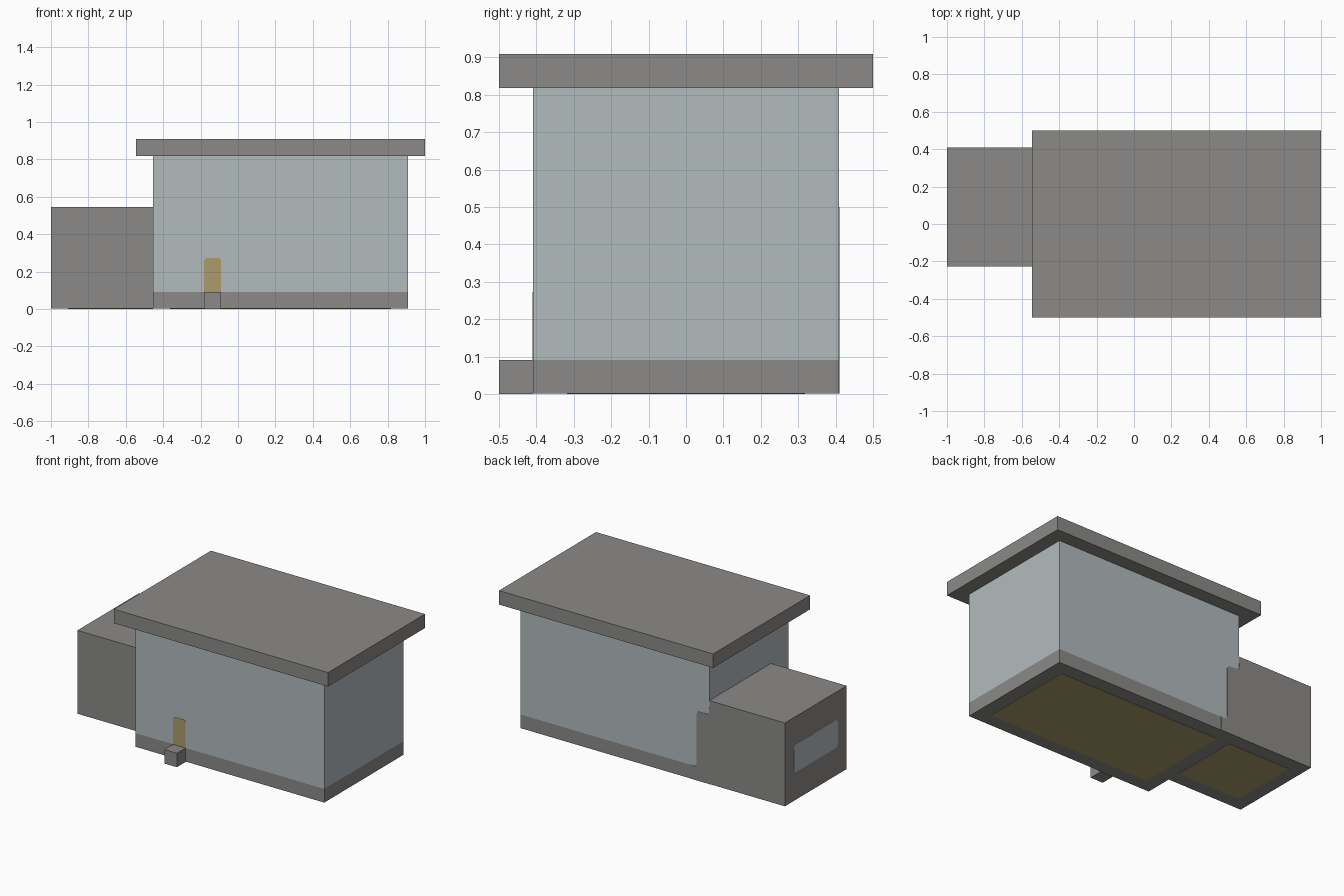
import bpy
import bmesh
from math import pi, cos, sin
from mathutils import Vector

cube = bpy.data.objects.get("Cube")
if cube:
    bpy.data.objects.remove(cube, do_unlink=True)

U = 1 / 11      # building module: every part sits on this grid
T = 0.02        # plate thickness in modules


def material(name, rgb):
    m = bpy.data.materials.new(name)
    m.use_nodes = True
    color = (*rgb, 1)
    m.diffuse_color = color
    m.node_tree.nodes["Principled BSDF"].inputs["Base Color"].default_value = color
    return m


concrete = material("concrete grey", (0.258, 0.254, 0.242))
glass = material("pale glass", (0.445, 0.497, 0.515))
wood = material("tan wood", (0.413, 0.332, 0.15))


def finish(name, bm, mats):
    bmesh.ops.recalc_face_normals(bm, faces=bm.faces)
    mesh = bpy.data.meshes.new(name)
    bm.to_mesh(mesh)
    bm.free()
    for m in mats:
        mesh.materials.append(m)
    ob = bpy.data.objects.new(name, mesh)
    bpy.context.collection.objects.link(ob)
    return ob


def box_mesh(lo, hi):
    lo, hi = Vector(lo), Vector(hi)
    bm = bmesh.new()
    bmesh.ops.create_cube(bm, size=1)
    for v in bm.verts:
        v.co = U * Vector([l + (c + 0.5) * (h - l) for l, h, c in zip(lo, hi, v.co)])
    return bm


def box(name, lo, hi):
    return finish(name, box_mesh(lo, hi), [concrete])


def rounded(corners):
    """Outline from (u, v, radius) corners, right angles turned into arcs."""
    out = []
    for i, (u, v, r) in enumerate(corners):
        p = Vector((u, v))
        if not r:
            out.append(p)
            continue
        a = (Vector(corners[i - 1][:2]) - p).normalized() * r
        b = (Vector(corners[(i + 1) % len(corners)][:2]) - p).normalized() * r
        for k in range(6):
            t = k / 5 * pi / 2
            out.append(p + a * (1 - sin(t)) + b * (1 - cos(t)))
    return out


def rect(u0, u1, v0, v1, r=0):
    return [(u0, v0, r), (u1, v0, r), (u1, v1, r), (u0, v1, r)]


def plate(name, corners, place, direction, mat):
    """Thin flat panel; place maps outline (u, v) to a point on the wall."""
    bm = bmesh.new()
    face = bm.faces.new([bm.verts.new(U * Vector(place(*p))) for p in rounded(corners)])
    ext = bmesh.ops.extrude_face_region(bm, geom=[face], use_keep_orig=True)
    moved = [g for g in ext["geom"] if isinstance(g, bmesh.types.BMVert)]
    bmesh.ops.translate(bm, verts=moved, vec=U * T * Vector(direction))
    return finish(name, bm, [mat])


# Main hall: concrete plinth below, glass walls above
bm = box_mesh((-5, -4.5, T), (10, 4.5, 9))
bmesh.ops.bisect_plane(bm, geom=bm.verts[:] + bm.edges[:] + bm.faces[:],
                       plane_co=(0, 0, U), plane_no=(0, 0, 1))
for f in bm.faces:
    f.material_index = int(f.calc_center_median().z > U)
finish("main_hall", bm, [concrete, glass])

# Roof slab, side annex and door step
box("roof_slab", (-6, -5.5, 9), (11, 5.5, 10))
box("side_annex", (-11, -2.5, T), (-5, 4.5, 6))
box("door_step", (-2, -5.5, 0), (-1, -4.5, 1))

# Door on the front
plate("front_door", [(-2, 1, 0), (-1, 1, 0), (-1, 3, 0.2), (-2, 3, 0.2)],
      lambda u, v: (u, -4.5, v), (0, -1, 0), wood)

# Window in the annex end wall
plate("annex_window", rect(-1.5, 3.5, 2, 4, 0.3),
      lambda u, v: (-11 + T / 2, u, v), (-1, 0, 0), glass)

# Concrete pier where the annex meets the back glass
pier = [(-5.1, T, 0), (-3.5, T, 0), (-3.5, 1, 0), (-4, 1, 0.25),
        (-4, 5, 0.25), (-5, 5, 0.25), (-5, 5.5, 0), (-5.1, 5.5, 0)]
plate("back_pier", pier, lambda u, v: (u, 4.5, v), (0, 1, 0), concrete)

# Wooden floors, seen from underneath
for name, outline in (("hall_floor", rect(-4, 9, -3.5, 3.5)),
                      ("annex_floor", rect(-10, -5, -1.5, 3.5))):
    plate(name, outline, lambda u, v: (u, v, T), (0, 0, -1), wood)
